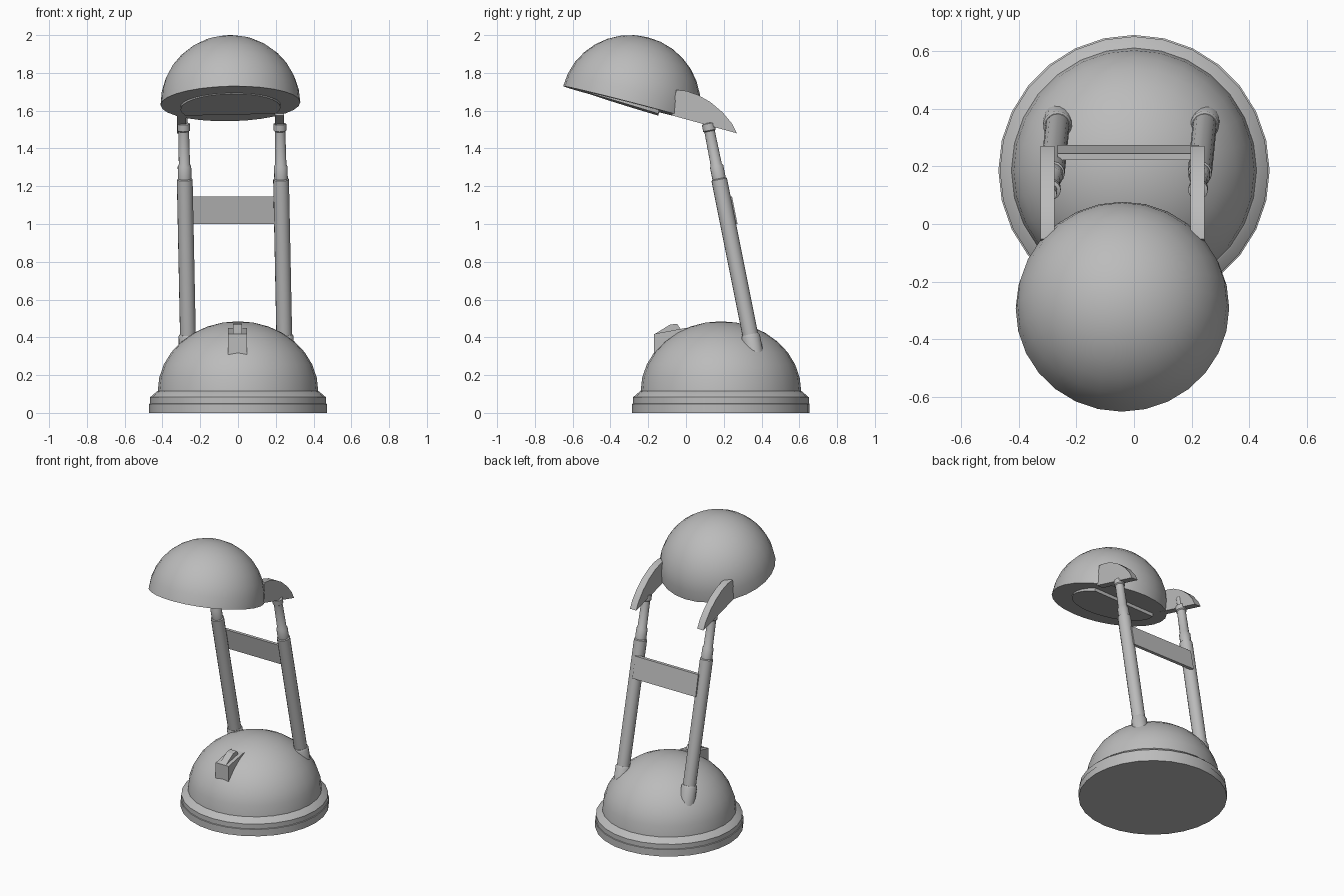
import bpy, bmesh, math
from mathutils import Vector, Matrix

cube = bpy.data.objects.get("Cube")
if cube:
    bpy.data.objects.remove(cube, do_unlink=True)

grey = bpy.data.materials.new("plain grey")
grey.use_nodes = True
COLOUR = (0.5, 0.5, 0.5, 1)
grey.diffuse_color = COLOUR
grey.node_tree.nodes["Principled BSDF"].inputs["Base Color"].default_value = COLOUR


def finish(name, bm, smooth=None):
    """Turn a bmesh into a named object."""
    bmesh.ops.recalc_face_normals(bm, faces=bm.faces)
    me = bpy.data.meshes.new(name)
    bm.to_mesh(me)
    bm.free()
    me.materials.append(grey)
    ob = bpy.data.objects.new(name, me)
    bpy.context.collection.objects.link(ob)
    if smooth:
        bpy.ops.object.select_all(action='DESELECT')
        ob.select_set(True)
        bpy.context.view_layer.objects.active = ob
        bpy.ops.object.shade_smooth_by_angle(angle=math.radians(smooth))
    return ob


def lathe(name, profile, matrix, sides):
    """Revolve (radius, height) points about local z; open ends are capped."""
    bm = bmesh.new()
    rings = []
    for r, h in profile:
        if r < 1e-5:
            rings.append([bm.verts.new((0, 0, h))])
        else:
            rings.append([bm.verts.new((r * math.cos(a), r * math.sin(a), h))
                          for a in (2 * math.pi * i / sides for i in range(sides))])
    for lo, hi in zip(rings, rings[1:]):
        for i in range(sides):
            j = (i + 1) % sides
            if len(hi) == 1:
                bm.faces.new((lo[i], lo[j], hi[0]))
            else:
                bm.faces.new((lo[i], lo[j], hi[j], hi[i]))
    for ring in (rings[0], rings[-1]):
        if len(ring) > 1:
            bm.faces.new(ring)
    bm.transform(matrix)
    return finish(name, bm, 35)


def extrude_x(name, profile, x0, x1, smooth=None):
    """Extrude a (y, z) outline from x0 to x1."""
    bm = bmesh.new()
    face = bm.faces.new([bm.verts.new((x0, y, z)) for y, z in profile])
    out = bmesh.ops.extrude_face_region(bm, geom=[face])
    verts = [v for v in out["geom"] if isinstance(v, bmesh.types.BMVert)]
    bmesh.ops.translate(bm, vec=(x1 - x0, 0, 0), verts=verts)
    return finish(name, bm, smooth)


def dome(r, h, z0, steps=8):
    return [(r * math.cos(t), z0 + h * math.sin(t))
            for t in (math.pi / 2 * i / steps for i in range(steps + 1))]


# Base: plinth ring, sloped ledge and dome
BASE_Y = 0.185
lathe("base", [(0.47, 0), (0.47, 0.048), (0.465, 0.05), (0.465, 0.083), (0.43, 0.113)]
      + dome(0.425, 0.37, 0.115), Matrix.Translation((0, BASE_Y, 0)), 28)

# Switch on the front of the base
extrude_x("switch_housing", [(-0.17, 0.31), (-0.17, 0.418), (0.0, 0.45), (0.05, 0.40),
                             (-0.1, 0.31)], -0.053, 0.047)
extrude_x("switch_rocker", [(-0.165, 0.418), (-0.085, 0.467), (-0.048, 0.472),
                            (-0.025, 0.44), (-0.05, 0.42)], -0.027, 0.022)


# Arms: telescopic rods leaning forward and slightly sideways
def arm_point(side, z):
    return Vector((-0.01 - 0.0204 * (z - 0.4) + side * 0.255, 0.339 - 0.2 * (z - 0.42), z))


for side, label in ((1, "left"), (-1, "right")):
    foot = arm_point(side, 0.22)
    axis = arm_point(side, 1.22) - foot
    k = axis.length
    frame = Matrix.Translation(foot) @ axis.to_track_quat('Z', 'Y').to_matrix().to_4x4()

    def stage(pairs):
        return [(r, (z - 0.22) * k) for r, z in pairs]

    lathe(label + "_arm_socket", stage([(0.05, 0.22), (0.05, 0.405), (0.044, 0.415)]), frame, 16)
    lathe(label + "_arm_tube", stage([(0.042, 0.3), (0.042, 1.235), (0.036, 1.24),
                                      (0.036, 1.305), (0.03, 1.315), (0.028, 1.49),
                                      (0.034, 1.495), (0.034, 1.53), (0.022, 1.535),
                                      (0.022, 1.6)]), frame, 16)

    # Curved bracket joining the arm to the shade
    x = -0.04 + side * 0.26
    extrude_x(label + "_bracket", [(-0.052, 1.71), (0.0, 1.705), (0.06, 1.685), (0.13, 1.645),
                                   (0.195, 1.59), (0.245, 1.53), (0.27, 1.48),
                                   (-0.075, 1.575)], x - 0.024, x + 0.024, 30)

# Crossbar behind the arm tubes
lo, hi = arm_point(0, 1.0), arm_point(0, 1.145)
extrude_x("crossbar", [(lo.y + 0.028, lo.z), (lo.y + 0.05, lo.z),
                       (hi.y + 0.05, hi.z), (hi.y + 0.028, hi.z)], -0.265, 0.225)

# Shade: tilted closed dome
head = (Matrix.Translation((-0.04, -0.292, 1.637))
        @ Matrix.Rotation(math.radians(-1.2), 4, 'Y')
        @ Matrix.Rotation(math.radians(-14.5), 4, 'X'))
lathe("shade", dome(0.37, 0.363, 0), head, 28)

# Lens: cut-off disc under the shade, sloping down towards its straight edge
bm = bmesh.new()
R, CY, CHORD = 0.265, 0.04, 0.155
a0 = math.asin((CHORD - CY) / R)
angles = [math.pi - a0 + (math.pi + 2 * a0) * i / 20 for i in range(21)]
outline = [(R * math.cos(a), CY + R * math.sin(a)) for a in angles]
top = [bm.verts.new((x, y, 0.01)) for x, y in outline]
low = [bm.verts.new((x, y, -0.004 - 0.016 * (y - CY + R) / (CHORD - CY + R)))
       for x, y in outline]
bm.faces.new(top)
bm.faces.new(low)
for i in range(len(top)):
    j = (i + 1) % len(top)
    bm.faces.new((top[i], top[j], low[j], low[i]))
bm.transform(head)
finish("lens", bm)
